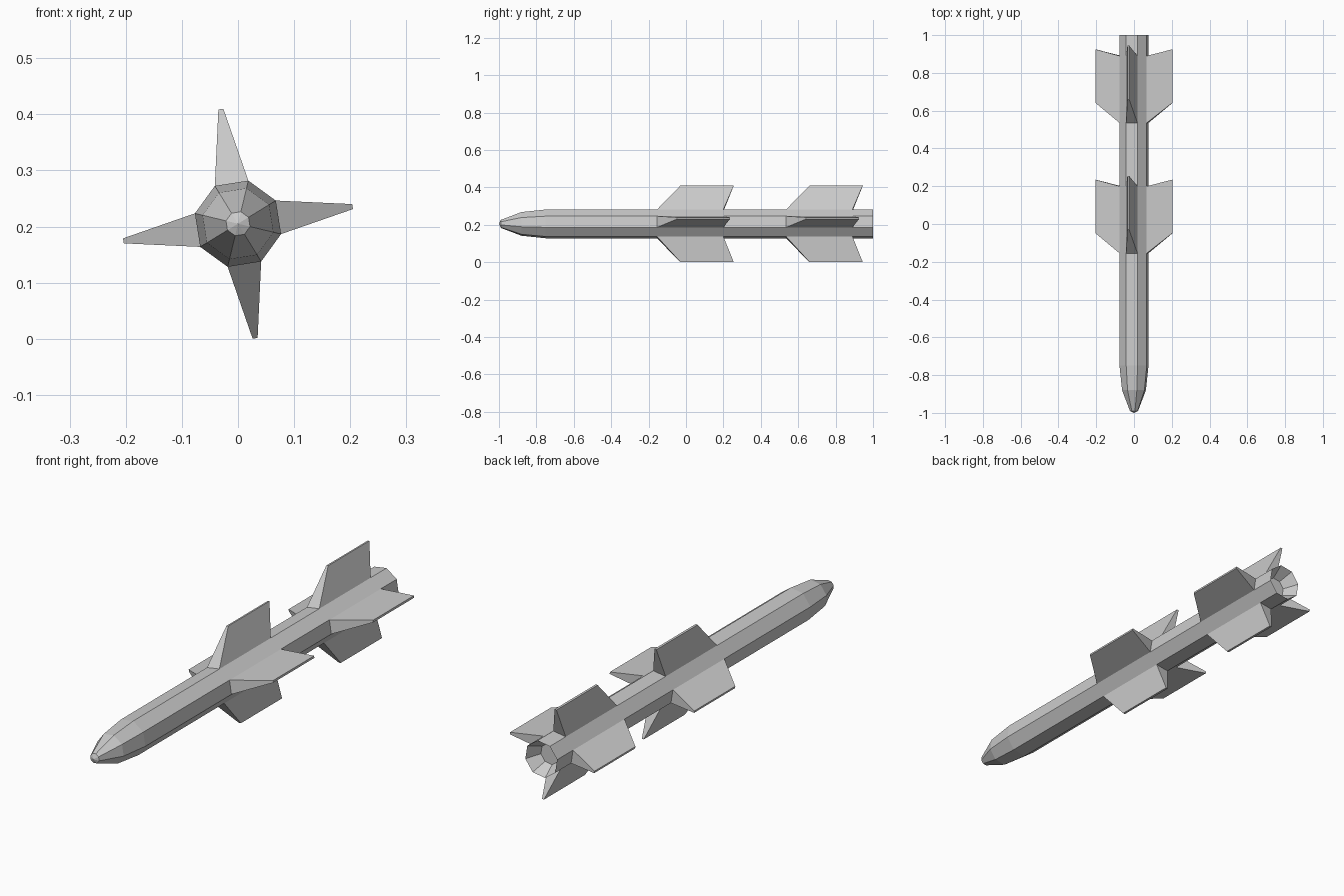
import bpy
import bmesh
from math import cos, sin, radians
from mathutils import Vector

if "Cube" in bpy.data.objects:
    bpy.data.objects.remove(bpy.data.objects["Cube"])

R = 0.079          # body radius
ZC = 0.205         # axis height
ROLL = 9           # roll of the fin faces about the axis, degrees


def make(name, bm):
    bmesh.ops.recalc_face_normals(bm, faces=bm.faces)
    me = bpy.data.meshes.new(name)
    bm.to_mesh(me)
    bm.free()
    ob = bpy.data.objects.new(name, me)
    bpy.context.collection.objects.link(ob)
    return ob


def polar(r, deg, y, side=0.0):
    """Point at radius r along a direction, shifted sideways."""
    a = radians(deg)
    return Vector((r * cos(a) - side * sin(a), y, ZC + r * sin(a) + side * cos(a)))


# body: eight-sided turned profile with rounded nose and recessed nozzle
profile = [(0.022, -0.99), (0.065, -0.88), (R, -0.75), (R, 1.0), (0.045, 0.94)]
bm = bmesh.new()
rings = [[bm.verts.new(polar(r, ROLL + 22.5 + 45 * k, y)) for k in range(8)]
         for r, y in profile]
for a, b in zip(rings, rings[1:]):
    for k in range(8):
        n = (k + 1) % 8
        bm.faces.new((a[k], a[n], b[n], b[k]))
nose = bm.verts.new((0, -1.0, ZC))
for k in range(8):
    bm.faces.new((nose, rings[0][(k + 1) % 8], rings[0][k]))
bm.faces.new(rings[-1])
make("body", bm)


# fins: tapered wedges growing from every second side of the body
def fin(name, deg, y0, tip_front, tip_back):
    flat, half = R * cos(radians(22.5)), R * sin(radians(22.5))
    bm = bmesh.new()
    base = [bm.verts.new(polar(flat, deg, y, s)) for y, s in
            ((y0, -half), (y0, half), (y0 + 0.355, half), (y0 + 0.355, -half))]
    tip = [bm.verts.new(polar(0.2065, deg - 0.5, y0 + y, s)) for y, s in
           ((tip_front, -0.0045), (tip_front, 0.0045),
            (tip_back, 0.0045), (tip_back, -0.0045))]
    for k in range(4):
        n = (k + 1) % 4
        bm.faces.new((base[k], base[n], tip[n], tip[k]))
    bm.faces.new(tip)
    bm.faces.new(base[::-1])
    make(name, bm)


for label, y0 in (("middle", -0.155), ("tail", 0.535)):
    for k, side in enumerate(("right", "upper", "left", "lower")):
        front, back = (0.125, 0.41) if k % 2 else (0.107, 0.39)
        fin(f"{label}_fin_{side}", ROLL + 90 * k, y0, front, back)
